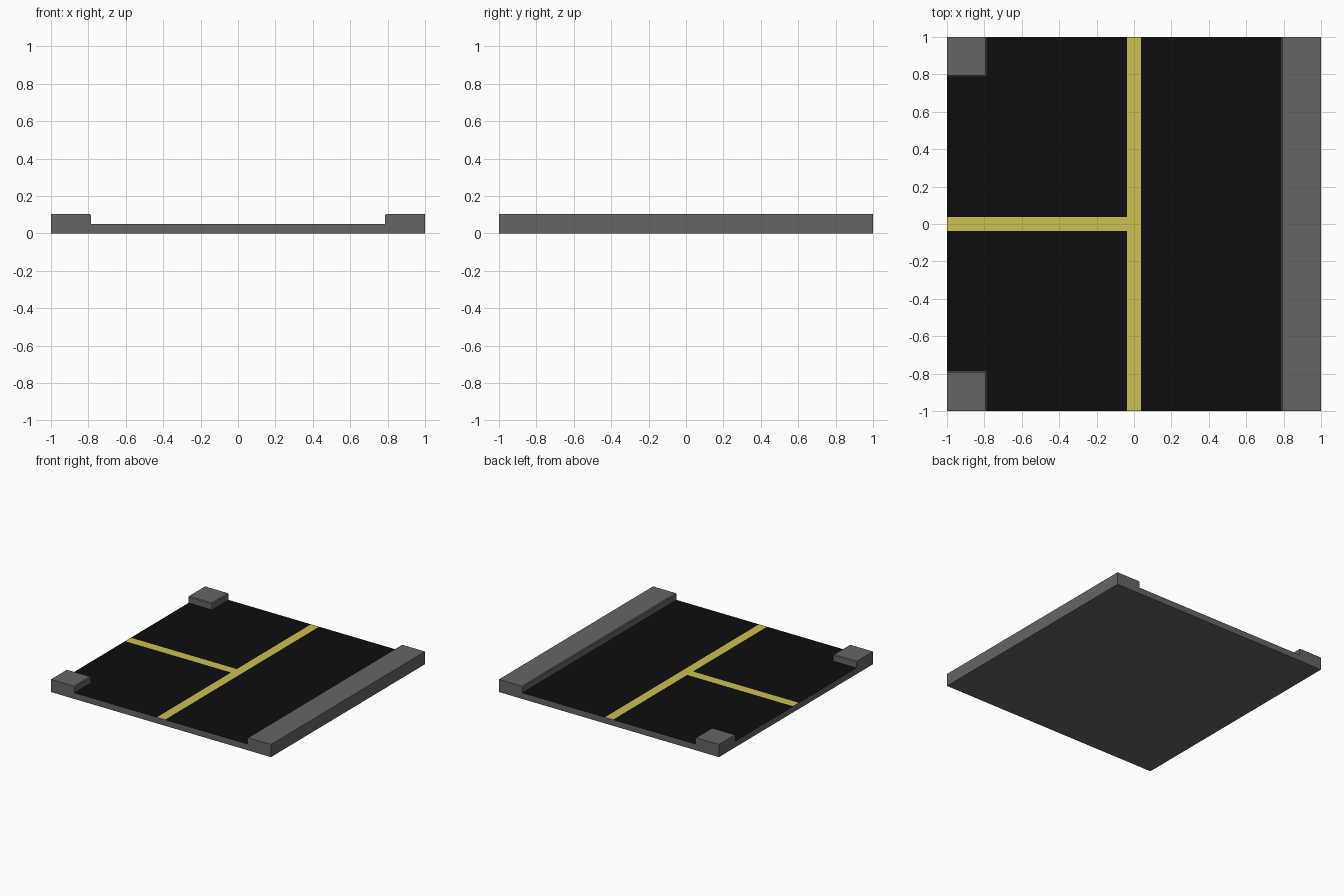
import bpy, bmesh

if "Cube" in bpy.data.objects:
    bpy.data.objects.remove(bpy.data.objects["Cube"])

ROAD_Z, KERB_Z = 0.05, 0.104   # surface heights
K, L, BEVEL = 0.787, 0.037, 0.006   # kerb inner edge, half line width, kerb bevel


def material(name, rgb):
    m = bpy.data.materials.new(name)
    m.diffuse_color = (*rgb, 1)
    m.use_nodes = True
    m.node_tree.nodes["Principled BSDF"].inputs["Base Color"].default_value = m.diffuse_color
    return m


def finish(name, bm, mat):
    me = bpy.data.meshes.new(name)
    bm.to_mesh(me)
    bm.free()
    me.materials.append(mat)
    ob = bpy.data.objects.new(name, me)
    bpy.context.collection.objects.link(ob)
    return ob


def flat(name, outlines, z, mat):
    """Flat upward-facing patches from counter-clockwise outlines."""
    bm = bmesh.new()
    for pts in outlines:
        bm.faces.new([bm.verts.new((x, y, z)) for x, y in pts])
    return finish(name, bm, mat)


def prism(name, pts, height, mat, open_top=False, bevel=0):
    """Extruded outline standing on the ground."""
    bm = bmesh.new()
    face = bm.faces.new([bm.verts.new((x, y, 0)) for x, y in pts])
    ext = bmesh.ops.extrude_face_region(bm, geom=[face], use_keep_orig=True)["geom"]
    for v in ext:
        if isinstance(v, bmesh.types.BMVert):
            v.co.z = height
    bmesh.ops.recalc_face_normals(bm, faces=bm.faces)
    if bevel:
        # soften only top edges facing the road
        inner = []
        for e in bm.edges:
            mid = (e.verts[0].co + e.verts[1].co) / 2
            if mid.z > height - 1e-4 and max(abs(mid.x), abs(mid.y)) < 0.999:
                inner.append(e)
        bmesh.ops.bevel(bm, geom=inner, offset=bevel, segments=1, affect='EDGES')
    if open_top:
        top = [f for f in bm.faces if f.calc_center_median().z > height - 1e-4]
        bmesh.ops.delete(bm, geom=top, context='FACES_ONLY')
    return finish(name, bm, mat)


def rect(x0, y0, x1, y1):
    return [(x0, y0), (x1, y0), (x1, y1), (x0, y1)]


concrete = material("concrete", (0.13, 0.13, 0.13))
asphalt = material("asphalt", (0.004, 0.004, 0.004))
yellow = material("line_yellow", (0.61, 0.53, 0.08))

# road foundation, its top covered by asphalt and markings
prism("road_base", [(-K, -1), (K, -1), (K, 1), (-K, 1), (-K, K), (-1, K), (-1, -K), (-K, -K)],
      ROAD_Z, concrete, open_top=True)

# asphalt: right lane and two left quarters
upper = [(-1, L), (-L, L), (-L, 1), (-K, 1), (-K, K), (-1, K)]
lower = [(x, -y) for x, y in reversed(upper)]
flat("asphalt_surface", [rect(L, -1, K, 1), upper, lower], ROAD_Z, asphalt)

# T-shaped centre line
flat("centre_line", [[(-L, -1), (L, -1), (L, 1), (-L, 1), (-L, L), (-1, L), (-1, -L), (-L, -L)]],
     ROAD_Z, yellow)

# pavements: one long strip and two corner blocks
prism("long_kerb", rect(K, -1, 1, 1), KERB_Z, concrete, bevel=BEVEL)
prism("corner_kerb_front", rect(-1, -1, -K, -K), KERB_Z, concrete, bevel=BEVEL)
prism("corner_kerb_back", rect(-1, K, -K, 1), KERB_Z, concrete, bevel=BEVEL)
